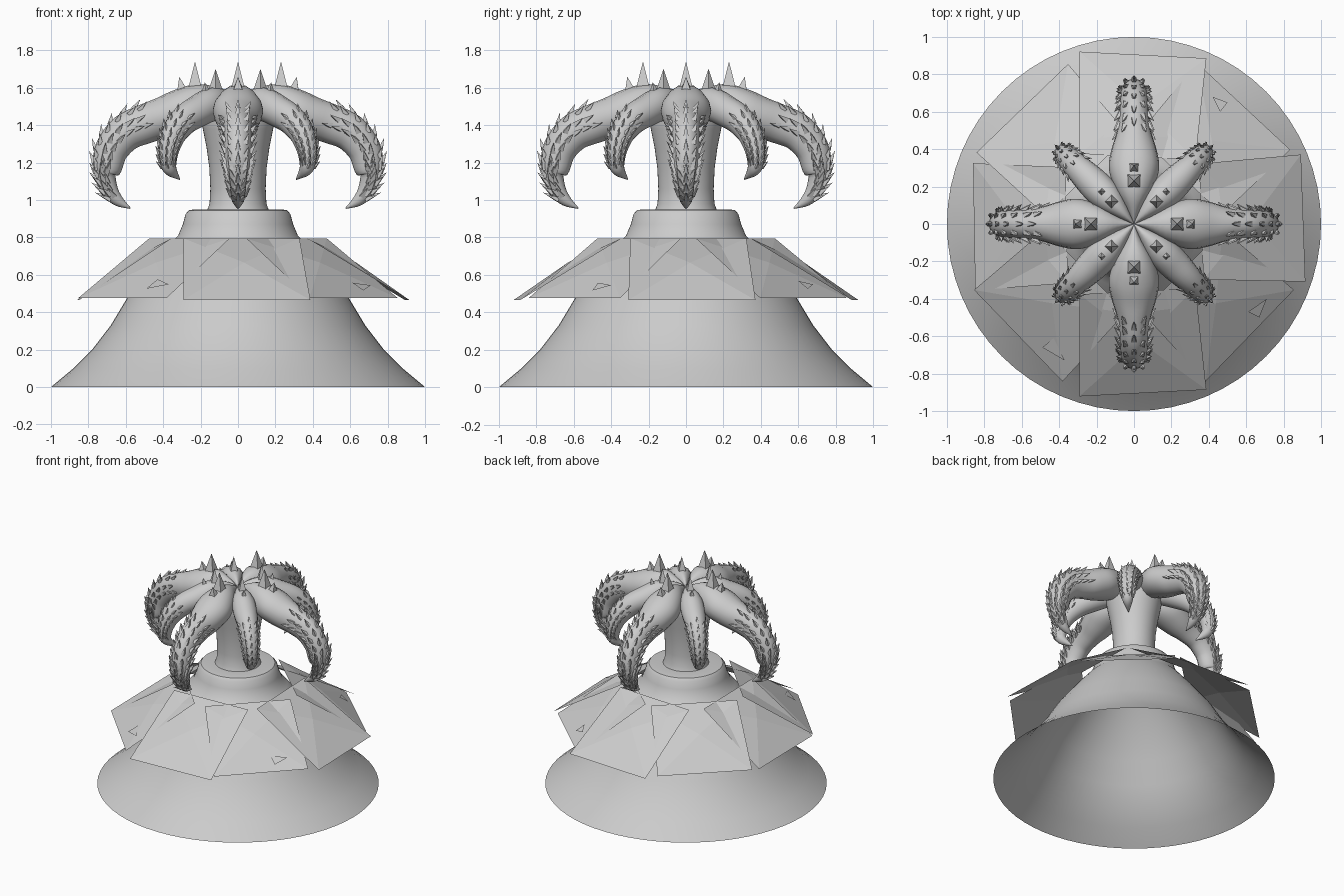
import bpy, bmesh, math
from mathutils import Vector

if "Cube" in bpy.data.objects:
    bpy.data.objects.remove(bpy.data.objects["Cube"])

grey = bpy.data.materials.new("stone_grey")
grey.diffuse_color = (0.6, 0.6, 0.6, 1)
grey.use_nodes = True
grey.node_tree.nodes["Principled BSDF"].inputs["Base Color"].default_value = grey.diffuse_color


def add_object(name, mesh, angle=0.0):
    ob = bpy.data.objects.new(name, mesh)
    ob.rotation_euler.z = angle
    bpy.context.collection.objects.link(ob)
    return ob


def to_mesh(bm, name, recalc=True):
    if recalc:
        bmesh.ops.recalc_face_normals(bm, faces=bm.faces)
    me = bpy.data.meshes.new(name)
    bm.to_mesh(me)
    bm.free()
    me.materials.append(grey)
    return me


def lathe(name, profile, sides=64):
    bm = bmesh.new()
    rings = []
    for r, z in profile:
        rings.append([bm.verts.new((r * math.cos(a), r * math.sin(a), z))
                      for a in (2 * math.pi * i / sides for i in range(sides))])
    for lo, hi in zip(rings, rings[1:]):
        for i in range(sides):
            j = (i + 1) % sides
            bm.faces.new((lo[i], lo[j], hi[j], hi[i]))
    ob = add_object(name, to_mesh(bm, name, False))
    bpy.context.view_layer.objects.active = ob
    ob.select_set(True)
    bpy.ops.object.shade_smooth_by_angle(angle=math.radians(35))
    ob.select_set(False)
    return ob


def smooth_path(pts, steps):
    """Catmull-Rom interpolation of the station list."""
    p = [Vector(q) for q in pts]
    p = [2 * p[0] - p[1]] + p + [2 * p[-1] - p[-2]]
    out = []
    for a, b, c, d in zip(p, p[1:], p[2:], p[3:]):
        for k in range(steps):
            t = k / steps
            out.append(0.5 * (2 * b + (c - a) * t + (2 * a - 5 * b + 4 * c - d) * t * t
                              + (3 * b - a - 3 * c + d) * t ** 3))
    out.append(p[-2])
    return out


def thorn(bm, base, direction, radius, length):
    d = direction.normalized()
    u = d.orthogonal().normalized()
    v = d.cross(u)
    ring = [bm.verts.new(base + radius * (u * math.cos(a) + v * math.sin(a)))
            for a in (math.pi / 2 * i for i in range(4))]
    tip = bm.verts.new(base + d * length)
    for i in range(4):
        bm.faces.new((ring[i], ring[(i + 1) % 4], tip))


def tentacle(name, stations, thorn_range, thorn_size, crown, sides=16, steps=4):
    """Stations are (radius, height, half depth, half width) along the arm."""
    path = smooth_path(stations, steps)
    bm = bmesh.new()
    frames, rings = [], []
    for i, s in enumerate(path):
        a, b = path[max(i - 1, 0)], path[min(i + 1, len(path) - 1)]
        t = Vector((b[0] - a[0], 0, b[1] - a[1])).normalized()
        n = Vector((-t.z, 0, t.x))
        c = Vector((s[0], 0, s[1]))
        h, w = max(s[2], 0.002), max(s[3], 0.002)

        def point(ang, c=c, n=n, h=h, w=w):
            return c + n * h * math.cos(ang) + Vector((0, w * math.sin(ang), 0))
        frames.append((point, t, n))
        rings.append([bm.verts.new(point(2 * math.pi * k / sides)) for k in range(sides)])
    for lo, hi in zip(rings, rings[1:]):
        for k in range(sides):
            j = (k + 1) % sides
            bm.faces.new((lo[k], lo[j], hi[j], hi[k]))
    bm.faces.new(rings[0])
    bm.faces.new(rings[-1])
    for f in bm.faces:
        f.smooth = True
    # rows of thorns swept back along the outer side
    for i in range(*thorn_range):
        point, t, n = frames[i]
        for deg in ((-70, 0, 70) if i % 2 else (-95, -35, 35, 95)):
            a = math.radians(deg)
            out = n * math.cos(a) + Vector((0, math.sin(a), 0))
            thorn(bm, point(a) - out * 0.008, out * 0.7 - t, thorn_size * 0.3, thorn_size)
    # tall crown spike with a small one behind it
    r, z, rad, length = crown
    thorn(bm, Vector((r, 0, z)), Vector((0, 0, 1)), rad, length)
    thorn(bm, Vector((r + 0.07, 0, z - 0.01)), Vector((0.2, 0, 1)), rad * 0.7, length * 0.5)
    return to_mesh(bm, name)


# flared skirt, open below, with collar and rim
lathe("skirt", [(1, 0), (0.88, 0.1), (0.78, 0.2), (0.68, 0.33), (0.59, 0.48),
                (0.46, 0.65), (0.35, 0.78), (0.32, 0.81), (0.295, 0.87),
                (0.28, 0.925), (0.262, 0.945), (0.23, 0.95), (0.15, 0.95)])
# neck flaring up into the arms
lathe("neck", [(0.165, 0.945), (0.152, 0.98), (0.148, 1.06), (0.153, 1.17), (0.168, 1.28),
               (0.188, 1.38), (0.2, 1.45), (0.17, 1.52), (0.001, 1.53)], 48)

# four large and four small curling arms
large = tentacle("large_arm", [
    (0.0, 1.49, 0.05, 0.002), (0.1, 1.5, 0.09, 0.05), (0.2, 1.51, 0.11, 0.105),
    (0.3, 1.48, 0.115, 0.135), (0.4, 1.44, 0.11, 0.12), (0.5, 1.405, 0.105, 0.09),
    (0.6, 1.36, 0.1, 0.08), (0.675, 1.27, 0.09, 0.075), (0.7, 1.17, 0.078, 0.07),
    (0.708, 1.13, 0.055, 0.06), (0.685, 1.05, 0.045, 0.045), (0.64, 0.995, 0.03, 0.03),
    (0.575, 0.955, 0.003, 0.003)], (20, 43, 1), 0.065, (0.23, 1.6, 0.05, 0.14))
small = tentacle("small_arm", [
    (0.0, 1.49, 0.05, 0.002), (0.1, 1.51, 0.08, 0.045), (0.2, 1.51, 0.09, 0.08),
    (0.3, 1.475, 0.085, 0.085), (0.4, 1.43, 0.08, 0.075), (0.48, 1.36, 0.072, 0.065),
    (0.52, 1.28, 0.06, 0.055), (0.528, 1.21, 0.048, 0.045), (0.51, 1.16, 0.035, 0.035),
    (0.44, 1.11, 0.003, 0.003)], (17, 31, 1), 0.05, (0.17, 1.58, 0.04, 0.12))
for k in range(4):
    add_object("large_arm", large, k * math.pi / 2)
    add_object("small_arm", small, (k + 0.5) * math.pi / 2)

# ring of eight overlapping sloped plates, each creased to a raised centre
yaws = [2, 2, -3, -1, 1, -1, 3, 1]
for k in range(8):
    outer = 0.86 if k % 2 else (0.905 if k != 4 else 0.855)
    low = 0.475 if k % 2 else 0.465
    bm = bmesh.new()
    corners = [bm.verts.new(c) for c in ((0.36, -0.31, 0.795), (outer, -0.34, low),
                                         (outer, 0.34, low), (0.36, 0.31, 0.795))]
    mid = bm.verts.new(((0.36 + outer) / 2, 0, 0.665))
    for i in range(4):
        bm.faces.new((corners[i], corners[(i + 1) % 4], mid))
    add_object("shoulder_plate", to_mesh(bm, "shoulder_plate", False),
               math.radians(45 * k + yaws[k]))

# loose shards resting on the diagonal plates
for tri in (((-0.49, -0.66), (-0.37, -0.73), (-0.43, -0.61)),
            ((0.42, 0.68), (0.46, 0.6), (0.5, 0.65)),
            ((0.61, -0.47), (0.67, -0.5), (0.71, -0.4))):
    bm = bmesh.new()
    bm.faces.new([bm.verts.new((x, y, 0.82 - 0.65 * ((abs(x) + abs(y)) * 0.707 - 0.36)))
                  for x, y in tri])
    add_object("shard", to_mesh(bm, "shard", False))
